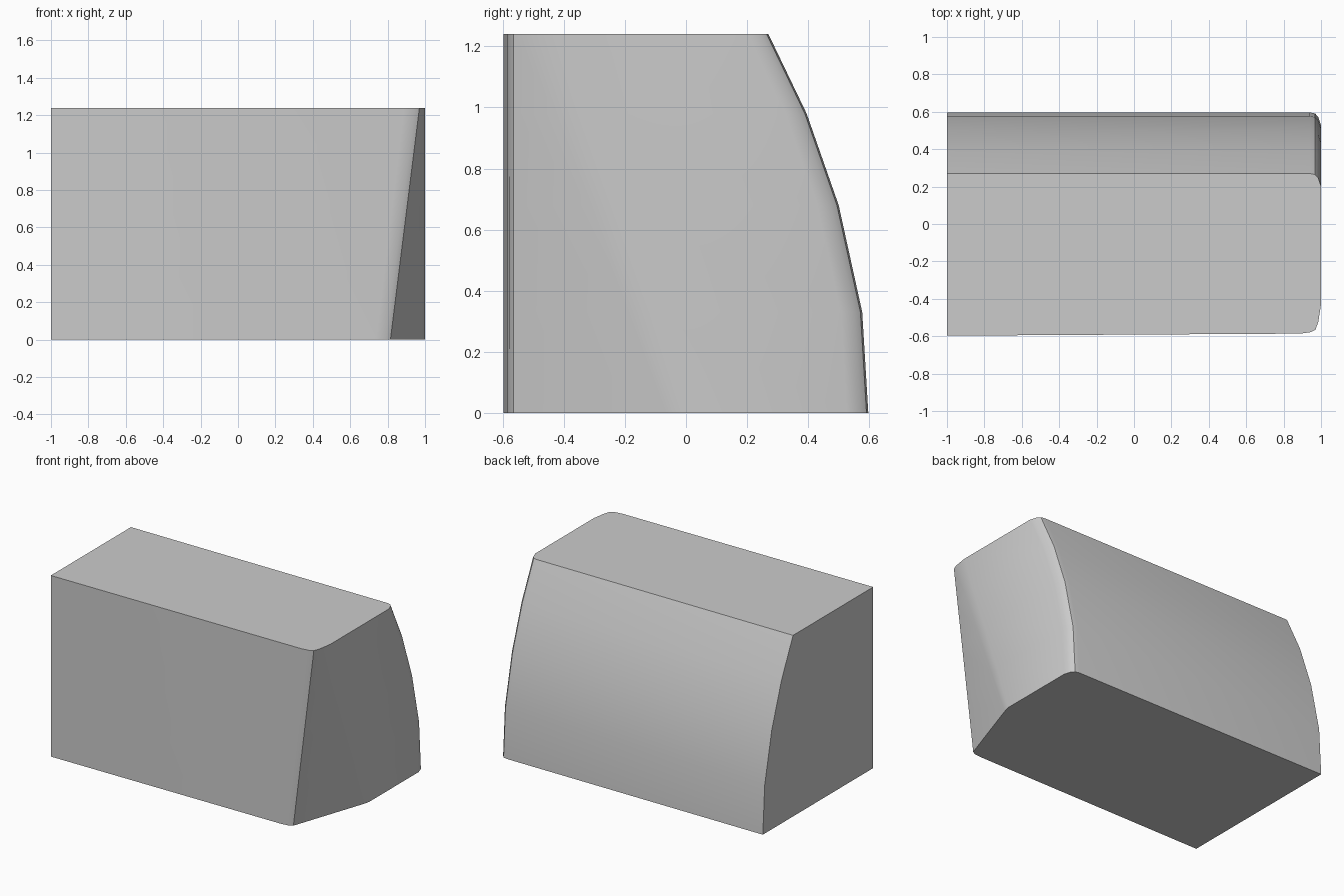
import bpy, bmesh, math

if "Cube" in bpy.data.objects:
    bpy.data.objects.remove(bpy.data.objects["Cube"])

HEIGHT = 1.24

# Curved back profile: (height, back y)
BACK = [(0, 0.597), (0.33, 0.577), (0.68, 0.5), (0.98, 0.395), (HEIGHT, 0.27)]

# Front right corner: bottom xy and top xy, running from the end face to the front face
CORNER = [((1.0, -0.01), (1.0, -0.43)), ((0.985, -0.065), (0.985, -0.525)),
          ((0.815, -0.565), (0.97, -0.565)), ((0.79, -0.58), (0.945, -0.578)),
          ((0.735, -0.586), (0.89, -0.586))]


def section(z, back):
    """Horizontal outline of the block at one height."""
    t = z / HEIGHT
    pts = [(-1, -0.597), (-1, back)]
    # small rounding at the back right corner
    pts += [(0.94, back), (0.968, back - 0.006), (0.985, back - 0.025), (1, back - 0.07)]
    # slanted, tapering chamfer at the front right corner
    pts += [tuple(b + (a - b) * (1 - t) for a, b in zip(lo, hi)) for lo, hi in CORNER]
    return [(x, y, z) for x, y in pts]


# Loft the outlines into a closed block
bm = bmesh.new()
rings = [[bm.verts.new(p) for p in section(z, back)] for z, back in BACK]
n = len(rings[0])
for low, high in zip(rings, rings[1:]):
    for i in range(n):
        j = (i + 1) % n
        bm.faces.new((low[i], low[j], high[j], high[i]))
bm.faces.new(rings[0])
bm.faces.new(rings[-1])
bmesh.ops.recalc_face_normals(bm, faces=bm.faces)

mesh = bpy.data.meshes.new("curved_block")
bm.to_mesh(mesh)
bm.free()
block = bpy.data.objects.new("curved_block", mesh)
bpy.context.collection.objects.link(block)
bpy.context.view_layer.objects.active = block
block.select_set(True)
bpy.ops.object.shade_smooth_by_angle(angle=math.radians(30))
